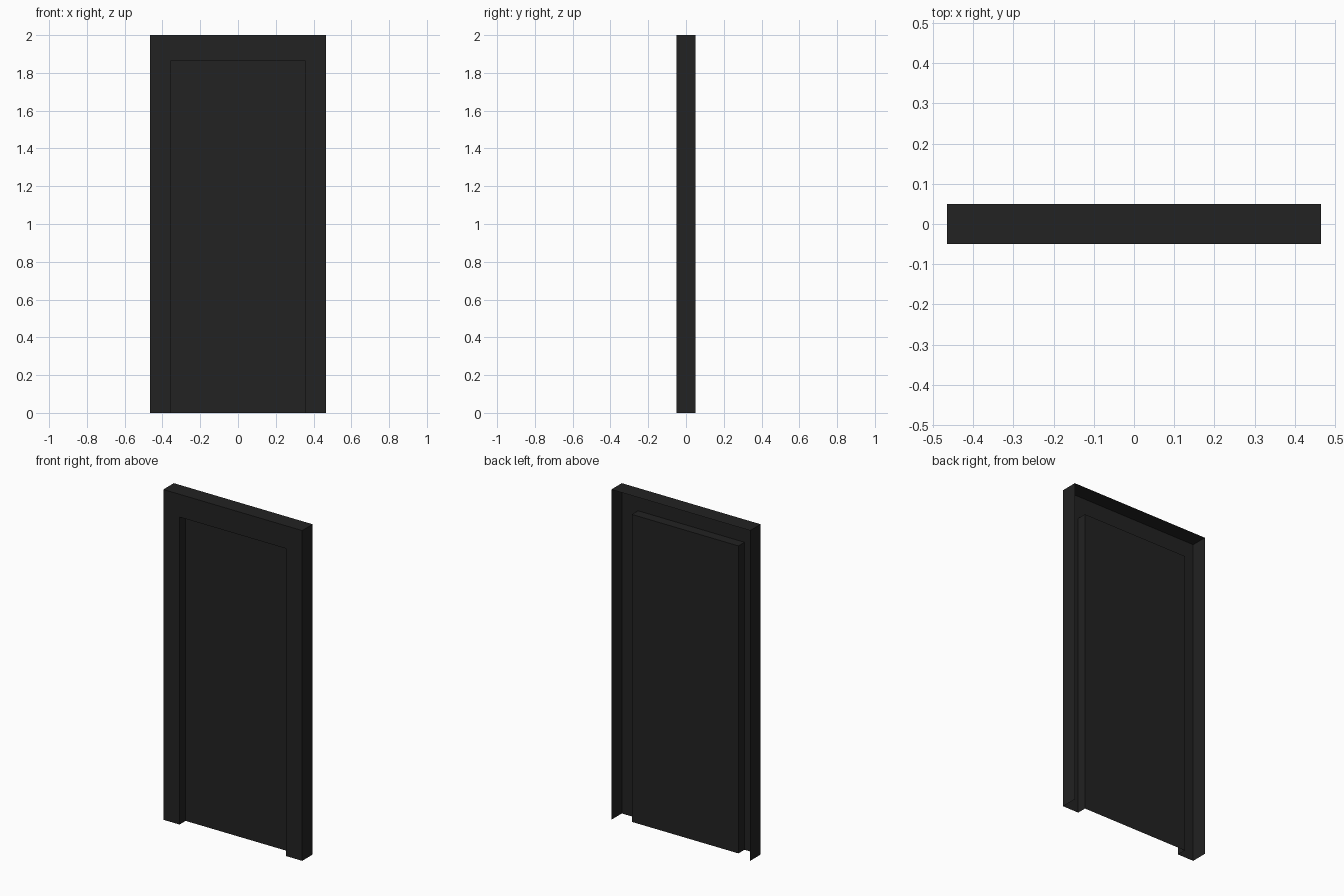
import bpy, bmesh

if "Cube" in bpy.data.objects:
    bpy.data.objects.remove(bpy.data.objects["Cube"])

W, H = 0.465, 2.0          # half width and height of the casing
OW, OH = 0.357, 1.862      # half width and height of the opening
FRONT, BACK, PANEL = -0.05, 0.05, 0.008   # y positions

black = bpy.data.materials.new("charcoal black")
black.diffuse_color = (0.016, 0.016, 0.016, 1)
black.use_nodes = True
black.node_tree.nodes["Principled BSDF"].inputs["Base Color"].default_value = black.diffuse_color


def arch(bm, w, h, y):
    """Up one side, across the top and down the other side."""
    return [bm.verts.new((x, y, z)) for x, z in ((-w, 0), (-w, h), (w, h), (w, 0))]


def bridge(bm, a, b):
    for i in range(3):
        bm.faces.new((a[i], a[i + 1], b[i + 1], b[i]))


def finish(name, bm):
    mesh = bpy.data.meshes.new(name)
    bm.to_mesh(mesh)
    bm.free()
    mesh.materials.append(black)
    bpy.context.collection.objects.link(bpy.data.objects.new(name, mesh))


# Casing: open-backed shell with outer sides, front face and inner reveal
bm = bmesh.new()
rings = [arch(bm, W, H, BACK), arch(bm, W, H, FRONT),
         arch(bm, OW, OH, FRONT), arch(bm, OW, OH, PANEL)]
for a, b in zip(rings, rings[1:]):
    bridge(bm, a, b)
finish("door_casing", bm)

# Door leaf: flat panel closing the recess
bm = bmesh.new()
bm.faces.new(arch(bm, OW, OH, PANEL))
finish("door_panel", bm)

# Make all outsides face outward to the front
for ob in bpy.data.objects:
    bm = bmesh.new()
    bm.from_mesh(ob.data)
    bm.faces.ensure_lookup_table()
    bm.normal_update()
    ref = min(bm.faces, key=lambda f: -abs(f.normal.y))
    if ref.normal.y > 0:
        bmesh.ops.reverse_faces(bm, faces=bm.faces)
    bm.to_mesh(ob.data)
    bm.free()
